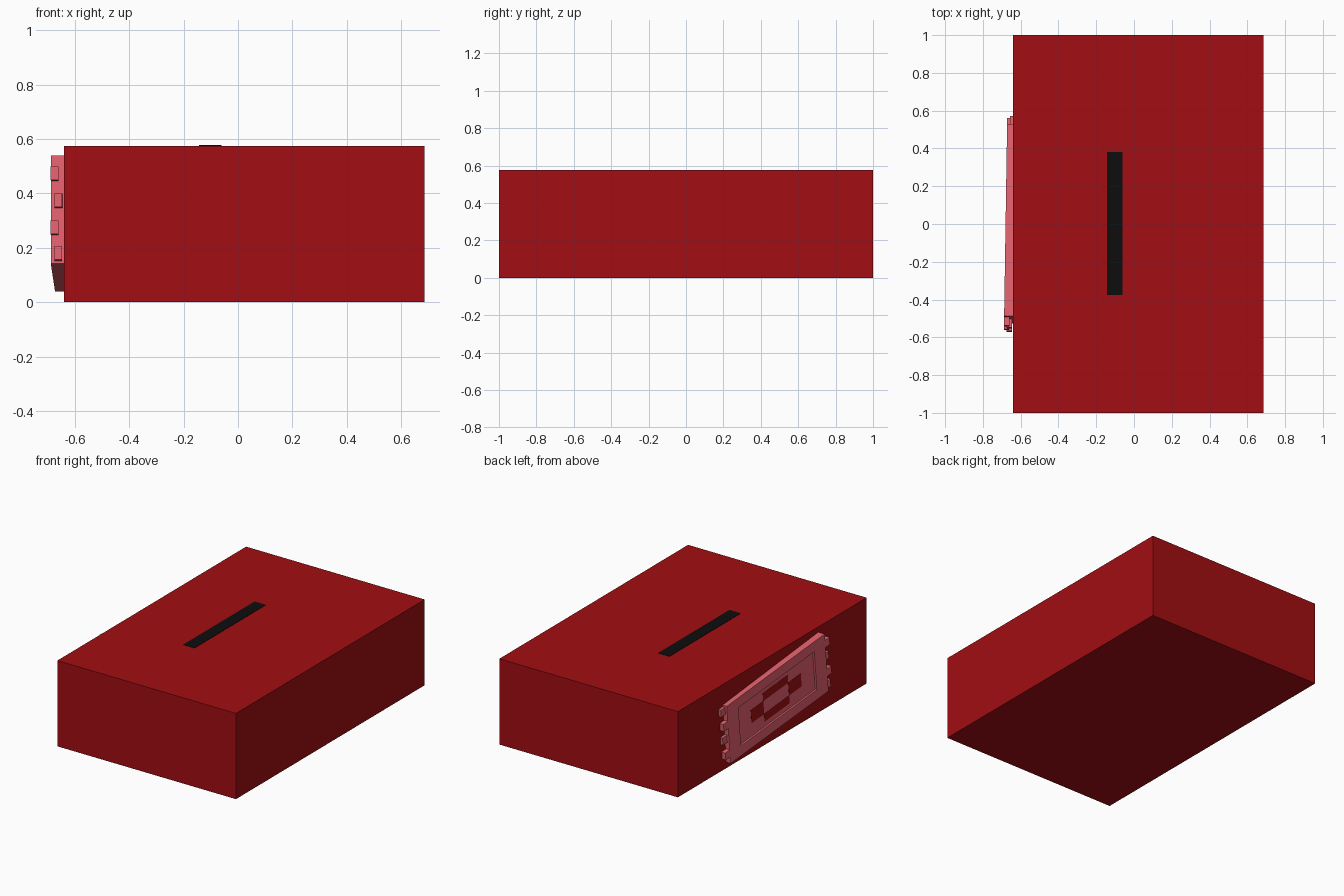
import bpy, bmesh
from mathutils import Matrix, Vector

if "Cube" in bpy.data.objects:
    bpy.data.objects.remove(bpy.data.objects["Cube"])


def material(name, rgb):
    m = bpy.data.materials.new(name)
    m.diffuse_color = (*rgb, 1)
    m.use_nodes = True
    m.node_tree.nodes["Principled BSDF"].inputs["Base Color"].default_value = m.diffuse_color
    return m


RED = material("red", (0.36, 0.004, 0.006))
BLACK = material("black", (0.004, 0.004, 0.004))
PINK = material("pink", (0.78, 0.12, 0.155))


def add_object(name, bm, mat, matrix=Matrix()):
    mesh = bpy.data.meshes.new(name)
    bmesh.ops.recalc_face_normals(bm, faces=bm.faces)
    bm.to_mesh(mesh)
    bm.free()
    mesh.materials.append(mat)
    ob = bpy.data.objects.new(name, mesh)
    ob.matrix_world = matrix
    bpy.context.collection.objects.link(ob)
    return ob


def add_box(bm, lo, hi):
    lo, hi = Vector(lo), Vector(hi)
    bmesh.ops.create_cube(bm, size=1, matrix=Matrix.Translation((lo + hi) / 2)
                          @ Matrix.Diagonal((*(hi - lo), 1)))


# Ballot-style box
bm = bmesh.new()
add_box(bm, (-0.64, -1, 0), (0.685, 1, 0.575))
add_object("box", bm, RED)

# Dark slot in the lid
bm = bmesh.new()
add_box(bm, (-0.143, -0.375, 0.55), (-0.06, 0.38, 0.577))
add_object("slot", bm, BLACK)

# Ticket placement: leaning slightly in the plane of the left wall
place = (Matrix.Translation((-0.68, 0, 0.29))
         @ Matrix.Rotation(-0.0155, 4, 'Z') @ Matrix.Rotation(-0.1, 4, 'X'))

# Ticket plate with a shallow recessed panel
bm = bmesh.new()
add_box(bm, (0, -0.51, -0.2), (0.05, 0.51, 0.2))
bm.faces.ensure_lookup_table()
front = min(bm.faces, key=lambda f: f.calc_center_median().x)
bmesh.ops.inset_region(bm, faces=[front], thickness=0.05)
for v in front.verts:
    v.co.y = 0.395 if v.co.y > 0 else -0.395
    v.co.z = 0.133 if v.co.z > 0 else -0.133
panel = bmesh.ops.extrude_face_region(bm, geom=[front])["geom"]
bmesh.ops.translate(bm, verts=[g for g in panel if isinstance(g, bmesh.types.BMVert)],
                    vec=(0.012, 0, 0))
if front.is_valid:
    bmesh.ops.delete(bm, geom=[front], context='FACES_ONLY')
add_object("ticket", bm, PINK, place)

# Perforation teeth on both ends, alternating in depth
bm = bmesh.new()
for side in (-1, 1):
    for i, z in enumerate((-0.165, -0.07, 0.03, 0.13)):
        x = 0.0 if i % 2 else 0.014
        y, z = side * 0.53, -side * z
        add_box(bm, (x, y - 0.025, z - 0.025), (x + 0.028, y + 0.025, z + 0.025))
add_object("ticket_teeth", bm, PINK, place)

# Four red blocks around the middle of the panel
bm = bmesh.new()
for y, z, hy, hz in ((0.195, 0, 0.065, 0.045), (-0.195, 0, 0.065, 0.045),
                     (0, 0.072, 0.13, 0.027), (0, -0.072, 0.13, 0.027)):
    add_box(bm, (0.0105, y - hy, z - hz), (0.03, y + hy, z + hz))
add_object("ticket_pattern", bm, RED, place)
